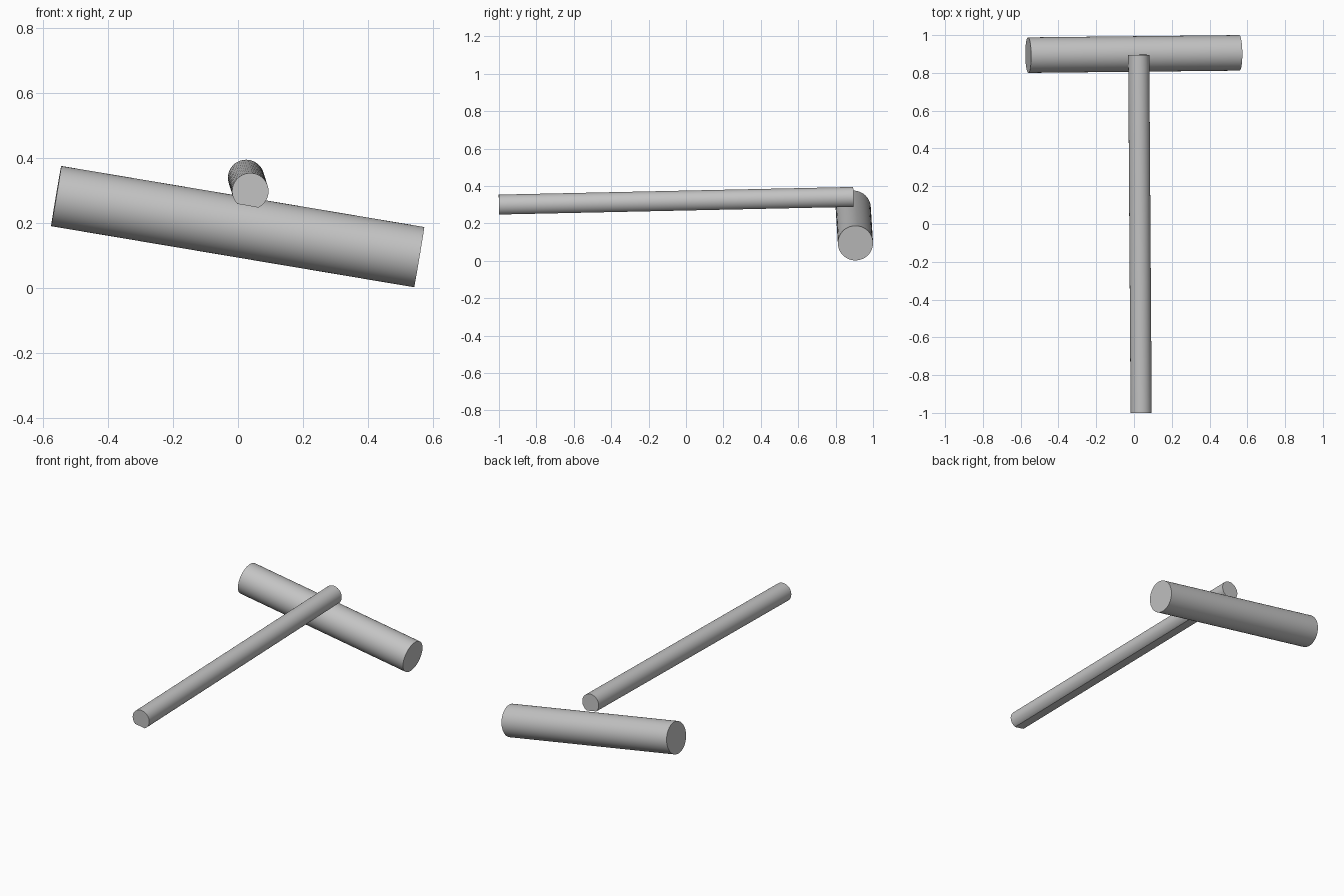
import bpy, bmesh, math
from mathutils import Vector

cube = bpy.data.objects.get("Cube")
if cube:
    bpy.data.objects.remove(cube, do_unlink=True)

grey = bpy.data.materials.new("plain grey")
grey.use_nodes = True
colour = (0.55, 0.55, 0.55, 1)
grey.diffuse_color = colour
grey.node_tree.nodes["Principled BSDF"].inputs["Base Color"].default_value = colour


def rod(name, start, end, radius, segments=64, flat_angle=None, flat_half=0):
    """Round bar between two points, optionally with one flat along its length."""
    start, end = Vector(start), Vector(end)
    axis = (end - start).normalized()
    side = axis.cross(Vector((0, 0, 1))).normalized()
    up = side.cross(axis)

    # Profile angles; a flat leaves one wide gap that becomes a chord
    if flat_angle is None:
        angles = [math.tau * i / segments for i in range(segments)]
    else:
        first = math.radians(flat_angle + flat_half)
        sweep = math.tau - math.radians(2 * flat_half)
        angles = [first + sweep * i / (segments - 1) for i in range(segments)]

    bm = bmesh.new()
    ring = [bm.verts.new(start + radius * (math.cos(a) * side + math.sin(a) * up))
            for a in angles]
    base = bm.faces.new(ring)
    result = bmesh.ops.extrude_face_region(bm, geom=[base], use_keep_orig=True)
    moved = [g for g in result["geom"] if isinstance(g, bmesh.types.BMVert)]
    bmesh.ops.translate(bm, verts=moved, vec=end - start)
    bmesh.ops.recalc_face_normals(bm, faces=bm.faces[:])

    mesh = bpy.data.meshes.new(name)
    bm.to_mesh(mesh)
    bm.free()
    mesh.materials.append(grey)
    obj = bpy.data.objects.new(name, mesh)
    bpy.context.collection.objects.link(obj)

    # Smooth sides, crisp rims
    bpy.ops.object.select_all(action="DESELECT")
    obj.select_set(True)
    bpy.context.view_layer.objects.active = obj
    bpy.ops.object.shade_smooth_by_angle(angle=math.radians(25))
    return obj


# Thick tilted head at the back
rod("head", (-0.56, 0.894, 0.283), (0.558, 0.906, 0.095), 0.094)

# Slim handle resting on the head, flattened underneath
rod("handle", (0.038, -1.0, 0.298), (0.025, 0.895, 0.339), 0.056,
    segments=48, flat_angle=-100, flat_half=36)
